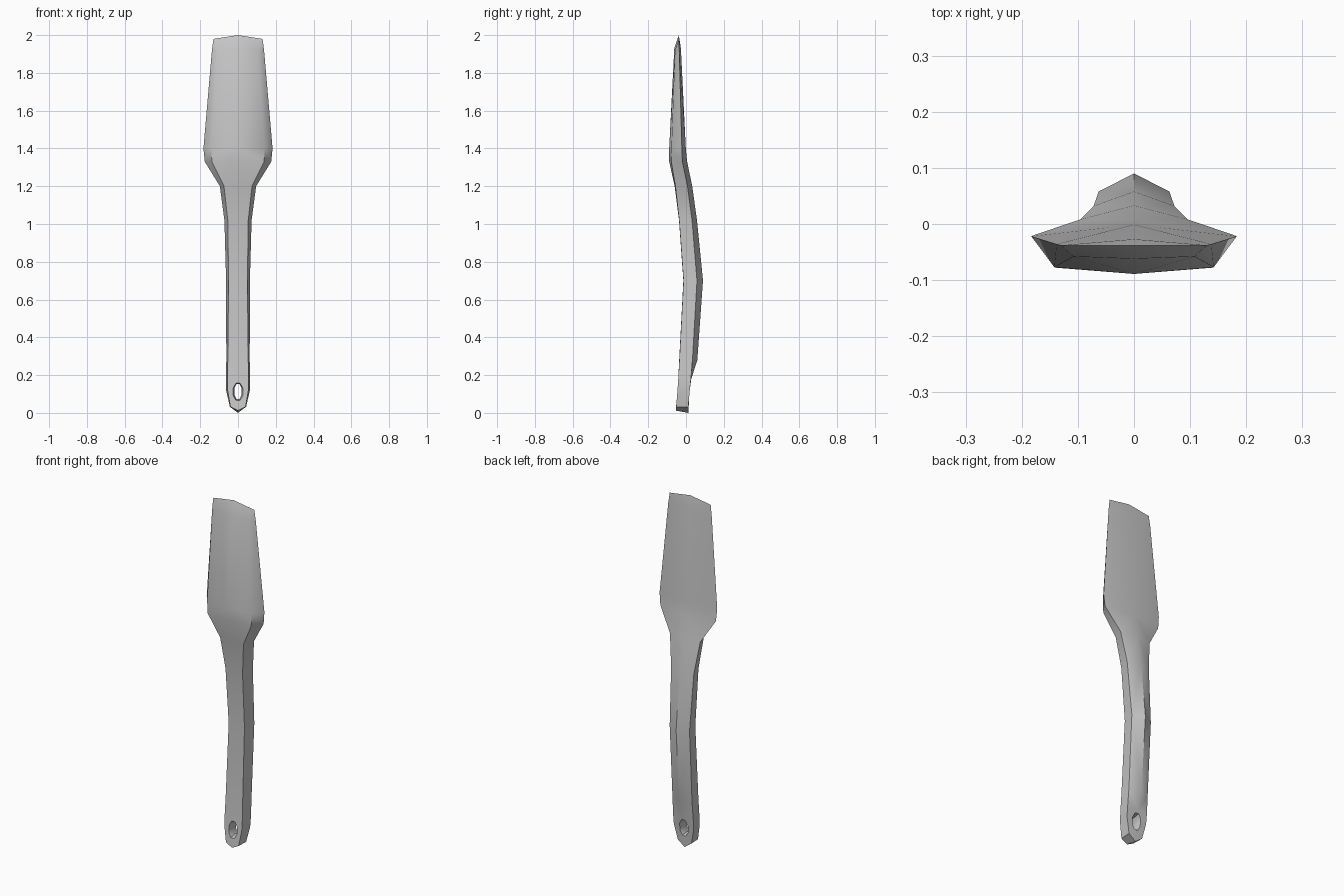
import bpy
import bmesh
import math

cube = bpy.data.objects.get("Cube")
if cube:
    bpy.data.objects.remove(cube, do_unlink=True)

grey = bpy.data.materials.new("plain_grey")
grey.use_nodes = True
colour = (0.58, 0.58, 0.58, 1)
grey.diffuse_color = colour
grey.node_tree.nodes["Principled BSDF"].inputs["Base Color"].default_value = colour


def loft(name, rings):
    """Bridge closed rings of equal length and cap both ends."""
    bm = bmesh.new()
    rows = [[bm.verts.new(p) for p in ring] for ring in rings]
    count = len(rows[0])
    for low, high in zip(rows, rows[1:]):
        for i in range(count):
            j = (i + 1) % count
            bm.faces.new((low[i], low[j], high[j], high[i]))
    for row in (rows[0], rows[-1]):
        if count == 6:
            bm.faces.new(row[:4])
            bm.faces.new(row[3:] + row[:1])
        else:
            bm.faces.new(row)
    bmesh.ops.remove_doubles(bm, verts=bm.verts, dist=0.0005)
    bmesh.ops.triangulate(bm, faces=bm.faces)
    bmesh.ops.recalc_face_normals(bm, faces=bm.faces)
    mesh = bpy.data.meshes.new(name)
    bm.to_mesh(mesh)
    bm.free()
    mesh.materials.append(grey)
    obj = bpy.data.objects.new(name, mesh)
    bpy.context.collection.objects.link(obj)
    return obj


def section(z_mid, z_edge, front, front_x, front_y, side_x, side_y, back, drop=0):
    """Six-sided cross-section: front centre, front edge, side, back centre, mirrored."""
    return [(0, front, z_mid + drop), (front_x, front_y, z_edge),
            (side_x, side_y, z_edge), (0, back, z_mid),
            (-side_x, side_y, z_edge), (-front_x, front_y, z_edge)]


# Spatula body, from the hanging end up to the blade tip
body = loft("spatula", [
    section(0.0, 0.032, -0.054, 0.040, -0.052, 0.043, 0.012, 0.012, 0.012),
    section(0.12, 0.12, -0.045, 0.055, -0.045, 0.063, 0.020, 0.020),
    section(0.18, 0.18, -0.041, 0.056, -0.041, 0.064, 0.026, 0.028),
    section(0.28, 0.28, -0.036, 0.054, -0.035, 0.062, 0.034, 0.060),
    section(0.70, 0.70, -0.014, 0.050, -0.013, 0.063, 0.058, 0.090),
    section(1.02, 1.02, -0.037, 0.054, -0.036, 0.072, 0.032, 0.058),
    section(1.20, 1.20, -0.060, 0.074, -0.056, 0.096, 0.008, 0.033),
    section(1.33, 1.33, -0.089, 0.138, -0.078, 0.176, -0.019, 0.006),
    section(1.40, 1.40, -0.089, 0.142, -0.077, 0.183, -0.022, -0.001),
    section(1.93, 1.92, -0.062, 0.108, -0.058, 0.138, -0.036, -0.027),
    section(2.00, 1.98, -0.038, 0.130, -0.038, 0.130, -0.038, -0.038),
])


# Hanging hole, slightly narrower in the middle
def hole_ring(y, width, height):
    angles = [math.tau * (i + 0.5) / 8 for i in range(8)]
    return [(width * math.cos(a), y, 0.113 + height * math.sin(a)) for a in angles]


cutter = loft("hole_cutter", [hole_ring(-0.07, 0.033, 0.056),
                              hole_ring(-0.015, 0.021, 0.042),
                              hole_ring(0.045, 0.033, 0.056)])
cut = body.modifiers.new("hanging_hole", "BOOLEAN")
cut.operation = "DIFFERENCE"
cut.solver = "EXACT"
cut.object = cutter

bpy.ops.object.select_all(action="DESELECT")
body.select_set(True)
bpy.context.view_layer.objects.active = body
bpy.ops.object.modifier_apply(modifier=cut.name)
bpy.data.objects.remove(cutter, do_unlink=True)

# Soft blade faces with crisp handle edges
bpy.ops.object.shade_smooth_by_angle(angle=math.radians(52))
